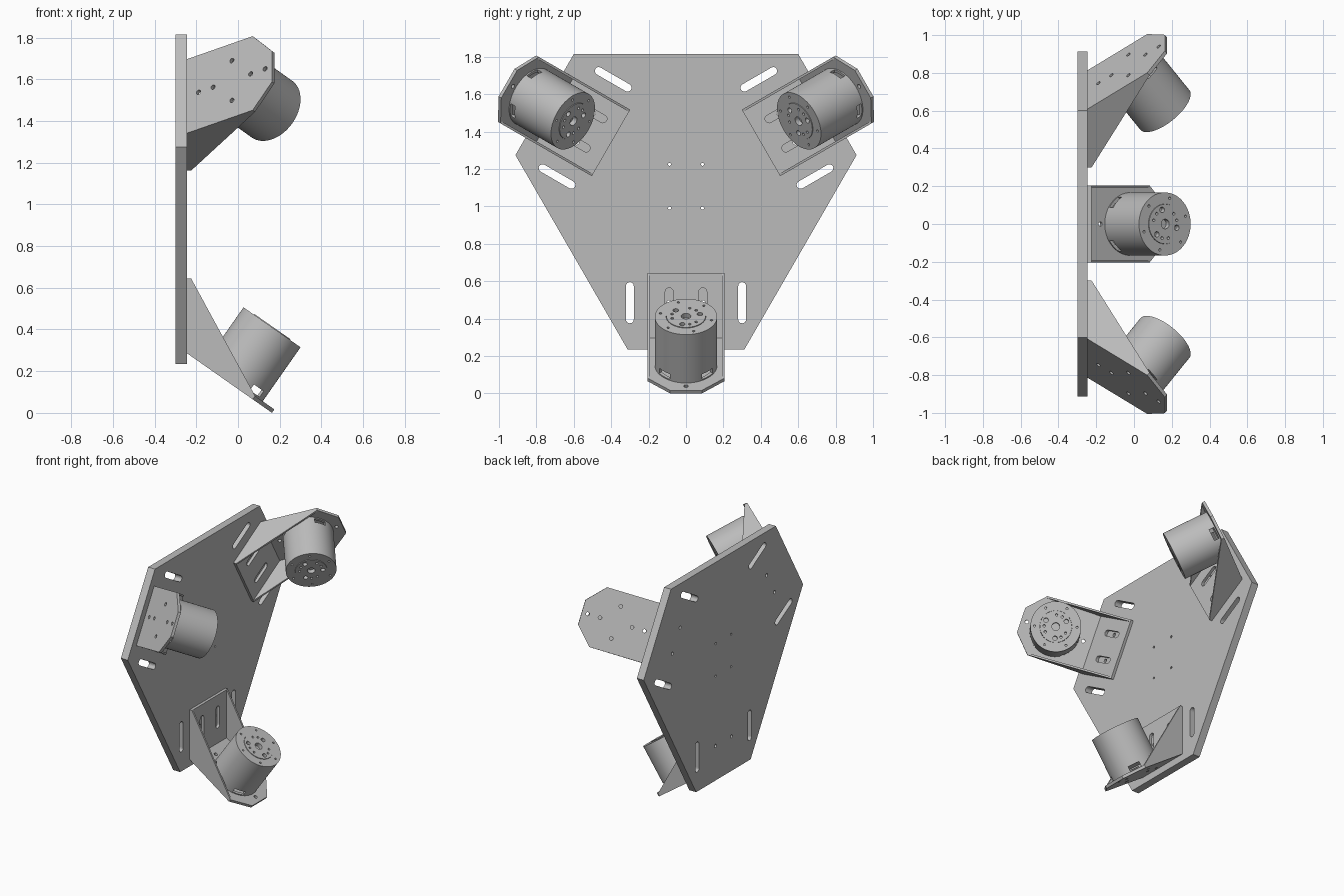
import bpy, bmesh, math
from mathutils import Matrix

if "Cube" in bpy.data.objects:
    bpy.data.objects.remove(bpy.data.objects["Cube"])

GREY = (0.5, 0.5, 0.5, 1)
grey = bpy.data.materials.new("light_grey_metal")
grey.use_nodes = True
grey.diffuse_color = GREY
grey.node_tree.nodes["Principled BSDF"].inputs["Base Color"].default_value = GREY

CENTRE = 1.108          # height of the three-fold axis
PLATE_FACE = -0.245     # front surface of the main plate
TILT = math.radians(35)
THICK = 0.02            # bracket sheet
MOTOR_S = 0.263         # motor centre along the tilted plate
MOTOR_R = 0.167
TOP = 0.336             # motor end face above the tilted plate's outer side


# ---- outlines -------------------------------------------------------------
def circle(u, v, r, n=20):
    return [(u + r * math.cos(2 * math.pi * i / n),
             v + r * math.sin(2 * math.pi * i / n)) for i in range(n)]


def ring(count, radius, hole, start=0):
    angles = [math.radians(start + 360 * k / count) for k in range(count)]
    return [circle(radius * math.cos(a), radius * math.sin(a), hole, 14) for a in angles]


def slot(u, v, length, width, n=8):
    r, h = width / 2, (length - width) / 2
    pts = []
    for i in range(2 * n + 2):
        a = math.pi * (i if i <= n else i - 1) / n
        pts.append((u + r * math.cos(a), v + r * math.sin(a) + (h if i <= n else -h)))
    return pts


def rect(u0, u1, v0, v1):
    return [(u0, v0), (u1, v0), (u1, v1), (u0, v1)]


def turn(points, angle):
    c, s = math.cos(angle), math.sin(angle)
    return [(u * c - v * s, u * s + v * c) for u, v in points]


# ---- solids ---------------------------------------------------------------
def prisms(name, items):
    """Extrude every (outline, low, high) into one object."""
    bm = bmesh.new()
    for outline, low, high in items:
        a = [bm.verts.new((u, v, low)) for u, v in outline]
        b = [bm.verts.new((u, v, high)) for u, v in outline]
        bm.faces.new(a[::-1])
        bm.faces.new(b)
        for i in range(len(a)):
            j = (i + 1) % len(a)
            bm.faces.new((a[i], a[j], b[j], b[i]))
    bmesh.ops.recalc_face_normals(bm, faces=bm.faces)
    mesh = bpy.data.meshes.new(name)
    bm.to_mesh(mesh)
    bm.free()
    mesh.materials.append(grey)
    obj = bpy.data.objects.new(name, mesh)
    bpy.context.collection.objects.link(obj)
    return obj


def part(name, outline, low, high, cuts=(), smooth=False):
    obj = prisms(name, [(outline, low, high)])
    if cuts:
        cutter = prisms("cutter", cuts)
        cutter.hide_render = True
        mod = obj.modifiers.new("holes", 'BOOLEAN')
        mod.operation, mod.solver, mod.object = 'DIFFERENCE', 'EXACT', cutter
        mod.use_self = True
        graph = bpy.context.evaluated_depsgraph_get()
        mesh = bpy.data.meshes.new_from_object(obj.evaluated_get(graph))
        obj.modifiers.clear()
        obj.data = mesh
        bpy.data.objects.remove(cutter)
    if smooth:
        bpy.ops.object.select_all(action='DESELECT')
        obj.select_set(True)
        bpy.context.view_layer.objects.active = obj
        bpy.ops.object.shade_smooth_by_angle(angle=math.radians(30))
    return obj


def frame(x_axis, y_axis, z_axis, origin):
    m = Matrix((x_axis, y_axis, z_axis)).transposed().to_4x4()
    m.translation = origin
    return m


def spin(k):
    up = Matrix.Translation((0, 0, CENTRE))
    return up @ Matrix.Rotation(math.radians(120 * k), 4, 'X') @ up.inverted()


def place(obj, local):
    """Repeat a part at the three stations around the plate."""
    base = obj.name
    for k, station in enumerate(("lower", "rear", "front")):
        item = obj if k == 0 else obj.copy()
        if k:
            bpy.context.collection.objects.link(item)
        item.name = station + "_" + base
        item.matrix_world = spin(k) @ local


c, s = math.cos(TILT), math.sin(TILT)
facing = ((0, 1, 0), (0, 0, 1), (1, 0, 0))
side_frame = frame((1, 0, 0), (0, 0, 1), (0, -1, 0), (0, 0, 0))
tilt_frame = frame((c, 0, -s), (0, 1, 0), (s, 0, c), (PLATE_FACE, 0, 0.286))
motor_frame = tilt_frame @ Matrix.Translation((MOTOR_S, 0, 0))

# ---- main plate: six-sided, with slots and bolt holes ---------------------
corner = [(-0.312, 0.235 - CENTRE), (0.312, 0.235 - CENTRE)]
outline, holes = [], []
for k in range(3):
    a = math.radians(120 * k)
    outline += turn(corner, a)
    for side in (-1, 1):
        holes.append(turn(slot(side * 0.3, 0.485 - CENTRE, 0.22, 0.042), a))
        holes.append(turn(circle(side * 0.09, 0.485 - CENTRE, 0.012), a))
for u in (-0.088, 0.088):
    for v in (-0.117, 0.117):
        holes.append(circle(u, v, 0.008))
plate = part("main_plate", outline, 0, 0.055, [(h, -0.1, 0.1) for h in holes])
plate.matrix_world = frame(*facing, (-0.3, 0, CENTRE))

# ---- bracket: slotted base, tilted motor plate, two side flanges ----------
HALF, INNER, END_S, SHOULDER = 0.205, 0.192, 0.498, 0.385
base = part("bracket_base", rect(-INNER, INNER, 0.286, 0.645), 0, THICK,
            [(slot(u, 0.485, 0.16, 0.042), -0.1, 0.1) for u in (-0.09, 0.09)])
place(base, frame(*facing, (PLATE_FACE, 0, 0)))

half = [(0, INNER), (SHOULDER, INNER), (SHOULDER, HALF), (END_S, 0.085)]
outline = half + [(u, -v) for u, v in reversed(half)]
holes = [circle(MOTOR_S + r * math.cos(a), r * math.sin(a), 0.012)
         for r, a in [(0.195, 0), (0.195, math.pi)] + [(0.11, k * math.pi / 2) for k in range(4)]]
place(part("bracket_motor_plate", outline, 0, THICK, [(h, -0.1, 0.1) for h in holes]), tilt_frame)

low_end = tilt_frame @ Matrix.Translation((SHOULDER, 0, 0)).translation
high_end = tilt_frame @ Matrix.Translation((SHOULDER, 0, THICK)).translation
profile = [(PLATE_FACE, 0.645), (PLATE_FACE, 0.286), (low_end.x, low_end.z),
           (high_end.x, high_end.z), (PLATE_FACE + THICK, 0.645)]
for side, name in ((-1, "bracket_flange_a"), (1, "bracket_flange_b")):
    place(part(name, profile, side * INNER, side * HALF), side_frame)

# ---- motor: hollow foot with four windows, bolt ring, output hub ----------
HUB_R = 0.105
cuts = [(circle(0, 0, 0.15, 48), -0.1, 0.07),
        (circle(0, 0, HUB_R + 0.001, 48), TOP - 0.03, TOP + 0.1)]
cuts += [(turn(rect(0.12, 0.2, -0.04, 0.04), math.radians(45 + 90 * k)), 0.028, 0.062)
         for k in range(4)]
cuts += [(h, TOP - 0.02, TOP + 0.1) for h in ring(6, 0.14, 0.007, 17)]
place(part("motor_body", circle(0, 0, MOTOR_R, 64), THICK, TOP, cuts, True), motor_frame)

holes = [circle(0, 0, 0.026)] + ring(3, 0.077, 0.015, -15)
holes += ring(3, 0.077, 0.008, 15) + ring(3, 0.077, 0.008, 45)
place(part("motor_hub", circle(0, 0, HUB_R, 48), TOP - 0.032, TOP + 0.004,
           [(h, TOP - 0.025, TOP + 0.1) for h in holes], True), motor_frame)
